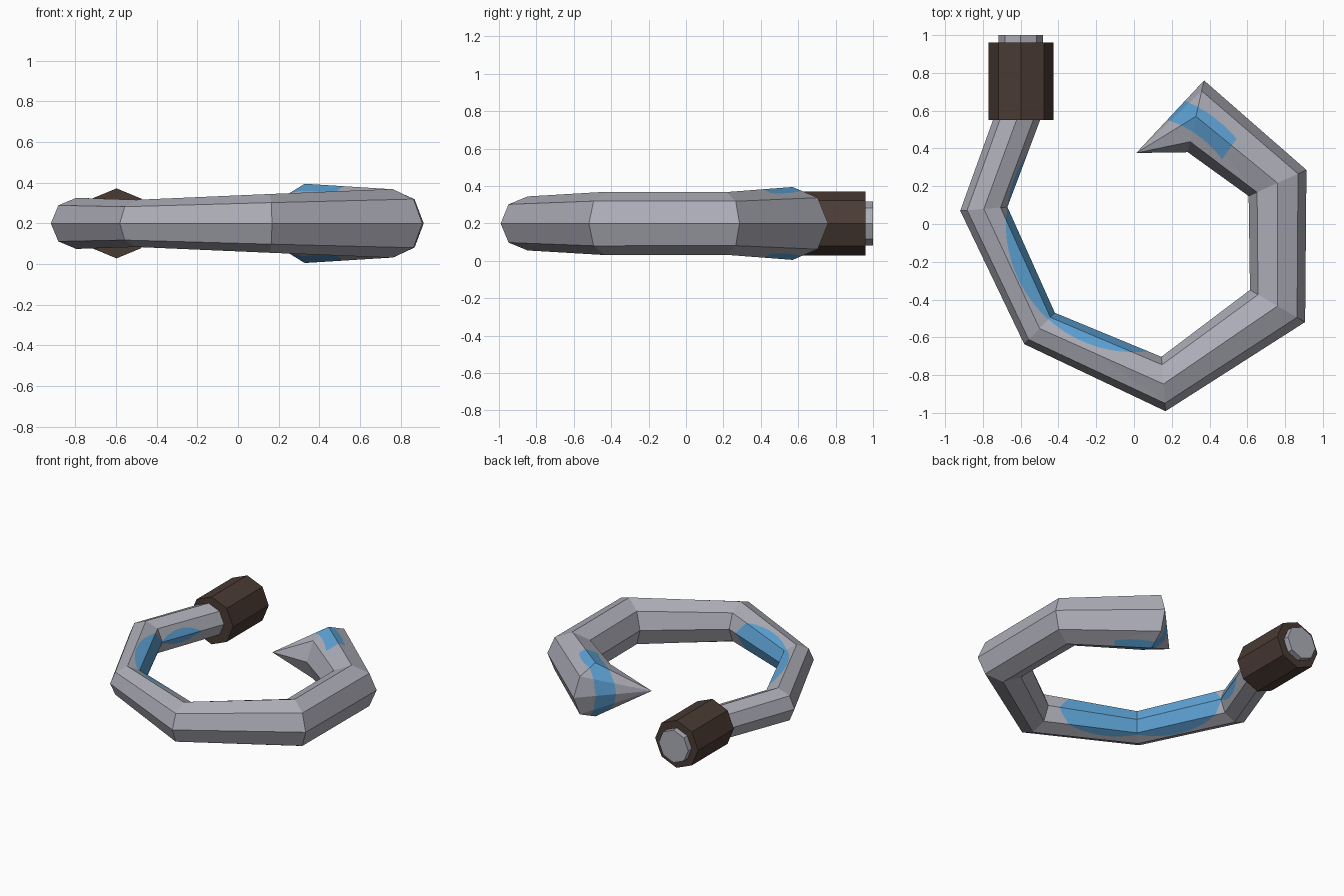
import bpy, bmesh, math
from mathutils import Vector

if "Cube" in bpy.data.objects:
    bpy.data.objects.remove(bpy.data.objects["Cube"])

ZC = 0.2      # height of the hook's centre plane


def material(name, rgb):
    m = bpy.data.materials.new(name)
    m.diffuse_color = (*rgb, 1)
    m.use_nodes = True
    m.node_tree.nodes["Principled BSDF"].inputs["Base Color"].default_value = m.diffuse_color
    return m


steel = material("steel grey", (0.42, 0.42, 0.48))
blue = material("glow blue", (0.11, 0.36, 0.66))
leather = material("dark brown", (0.068, 0.043, 0.034))


def make_object(name, bm, mats):
    bmesh.ops.recalc_face_normals(bm, faces=bm.faces)
    me = bpy.data.meshes.new(name)
    bm.to_mesh(me)
    bm.free()
    for m in mats:
        me.materials.append(m)
    ob = bpy.data.objects.new(name, me)
    bpy.context.collection.objects.link(ob)
    return ob


def ring(bm, cx, cy, ux, uy):
    """Eight-sided upright ring; (ux, uy) points from centre to outer corner."""
    r = math.hypot(ux, uy)
    return [bm.verts.new((cx + ux * math.cos(a), cy + uy * math.cos(a), ZC + r * math.sin(a)))
            for a in (k * math.pi / 4 for k in range(8))]


def tube(bm, stations):
    """Loft rings together; returns the side faces of each segment."""
    rings = [ring(bm, *s) for s in stations]
    segs = [[bm.faces.new((a[i], a[(i + 1) % 8], b[(i + 1) % 8], b[i])) for i in range(8)]
            for a, b in zip(rings, rings[1:])]
    return rings, segs


def paint(bm, faces, planes, inner=0.0):
    """Cut faces by planes (normal, distance); faces inside them all turn blue.
    With inner > 0, a round hole of that radius stays grey."""
    hole = [(Vector((math.cos(a), math.sin(a), 0)), inner)
            for a in (math.radians(d) for d in range(20, 100, 5))] if inner else []
    for n, d in planes + hole:
        verts = {v for f in faces for v in f.verts}
        edges = {e for f in faces for e in f.edges}
        res = bmesh.ops.bisect_plane(bm, geom=list(verts) + list(edges) + list(faces),
                                     plane_co=n * d, plane_no=n, dist=1e-5)
        faces = [g for g in res["geom"] if isinstance(g, bmesh.types.BMFace)]
    for f in faces:
        c = f.calc_center_median()
        in_hole = hole and all(c.dot(n) < d for n, d in hole)
        if not in_hole and all(c.dot(n) < d for n, d in planes):
            f.material_index = 1


def arc(radius, start, end):
    return [(Vector((math.cos(a), math.sin(a), 0)), radius)
            for a in (math.radians(d) for d in range(start, end, 5))]


# Hook: centre x, y and outward corner vector for each ring
stations = [
    (-0.60, 1.00, -0.118, 0.0),
    (-0.60, 0.61, -0.118, 0.02),
    (-0.795, 0.08, -0.125, -0.01),
    (-0.50, -0.553, -0.081, -0.083),
    (0.156, -0.847, 0.011, -0.144),
    (0.76, -0.434, 0.146, -0.085),
    (0.76, 0.217, 0.153, 0.069),
    (0.328, 0.57, 0.043, 0.19),
]
bm = bmesh.new()
rings, segs = tube(bm, stations)
bm.faces.new(rings[0])
tip = bm.verts.new((0.012, 0.376, ZC))
cone = [bm.faces.new((rings[-1][i], rings[-1][(i + 1) % 8], tip)) for i in range(8)]

# Blue inlay along the inside of the curve, and a band round the point
paint(bm, segs[1] + segs[2] + segs[3], arc(0.678, 130, 290))
side = Vector((0.125, -0.09, 0)).normalized()
paint(bm, segs[6] + cone, arc(0.705, 25, 100) + [(side, side.dot(Vector((0.55, 0.46, 0))))], inner=0.578)
bmesh.ops.dissolve_limit(bm, angle_limit=0.02, verts=bm.verts, edges=bm.edges, delimit={'MATERIAL'})
make_object("hook", bm, [steel, blue])

# Grip sleeve
bm = bmesh.new()
ends, _ = tube(bm, [(-0.597, 0.96, -0.172, 0), (-0.597, 0.55, -0.172, 0)])
for e in ends:
    bm.faces.new(e)
make_object("grip_sleeve", bm, [leather])
